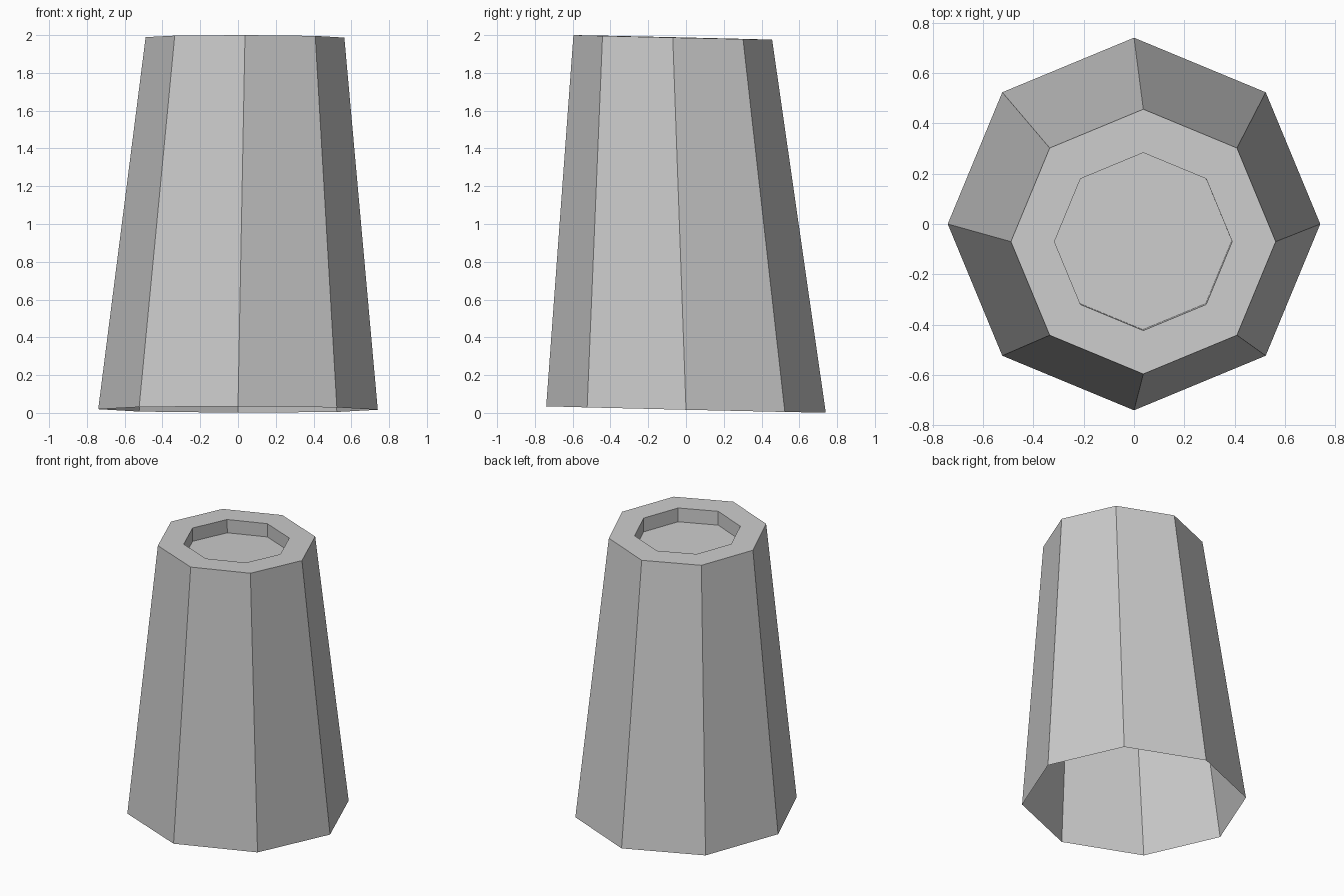
import bpy, bmesh
from math import cos, sin, tau
from mathutils import Vector

cube = bpy.data.objects.get("Cube")
if cube:
    bpy.data.objects.remove(cube, do_unlink=True)

SIDES = 8

# Plain grey material
grey = bpy.data.materials.new("plain grey")
grey.use_nodes = True
colour = (0.6, 0.6, 0.6, 1)
grey.diffuse_color = colour
grey.node_tree.nodes["Principled BSDF"].inputs["Base Color"].default_value = colour


def ring(bm, centre, radius):
    """Octagon tipped slightly down towards the back."""
    points = []
    for i in range(SIDES):
        x, y = radius * cos(tau * i / SIDES), radius * sin(tau * i / SIDES)
        points.append(bm.verts.new(centre + Vector((x, y, -0.002 * x - 0.023 * y))))
    return points


def bridge(bm, lower, upper):
    for i in range(SIDES):
        j = (i + 1) % SIDES
        bm.faces.new((lower[i], lower[j], upper[j], upper[i]))


# Leaning tapered shell: open base, wall, flat rim and shallow recess
base = Vector((0, 0, 0.018))
top = Vector((0.037, -0.07, 1.988))
recess = top + (base - top) * 0.05

bm = bmesh.new()
rings = [ring(bm, base, 0.74), ring(bm, top, 0.526),
         ring(bm, top, 0.353), ring(bm, recess, 0.353)]
for lower, upper in zip(rings, rings[1:]):
    bridge(bm, lower, upper)
bm.faces.new(rings[-1])

mesh = bpy.data.meshes.new("tapered_shell")
bm.to_mesh(mesh)
bm.free()
mesh.materials.append(grey)
shell = bpy.data.objects.new("tapered_shell", mesh)
bpy.context.collection.objects.link(shell)
